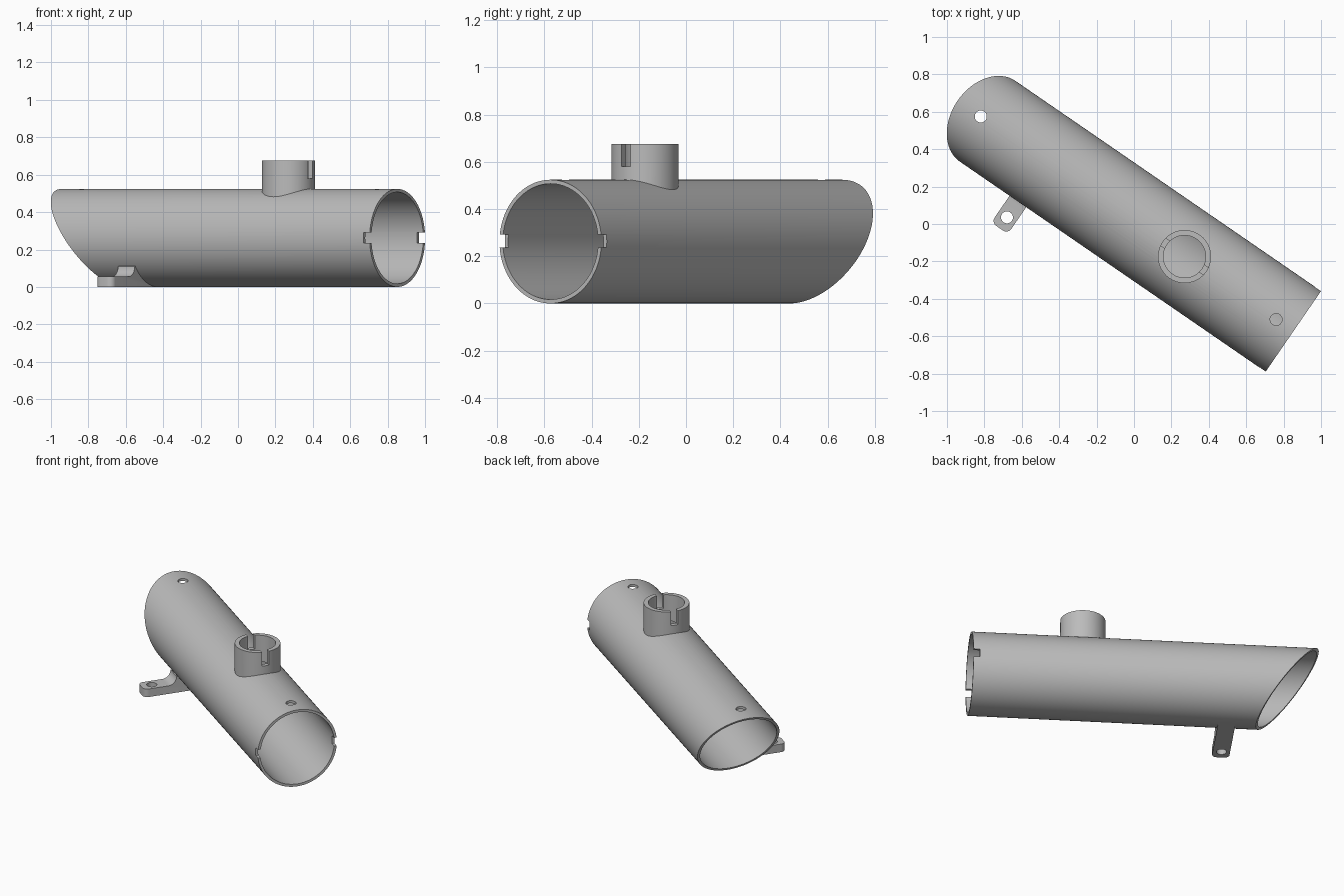
import bpy, bmesh, math
from mathutils import Matrix, Vector

if "Cube" in bpy.data.objects:
    bpy.data.objects.remove(bpy.data.objects["Cube"], do_unlink=True)

R, WALL = 0.262, 0.017              # tube radius and wall
MID, SLANT = 1.983, 0.195           # far end length on axis, slant reach
BOSS_X, BOSS_R, BORE_R, BOSS_TOP = 0.706, 0.142, 0.113, 0.675
TAB_X, TAB_W = 1.607, 0.108
# Local frame: X runs along the tube from its square end
PLACE = Matrix.Translation((0.852, -0.574, 0)) @ Matrix.Rotation(math.radians(145.5), 4, "Z")

grey = bpy.data.materials.new("Plain grey")
grey.use_nodes = True
colour = (0.5, 0.5, 0.5, 1)
grey.diffuse_color = colour
grey.node_tree.nodes["Principled BSDF"].inputs["Base Color"].default_value = colour


def make(name, bm):
    bmesh.ops.recalc_face_normals(bm, faces=bm.faces)
    mesh = bpy.data.meshes.new(name)
    bm.to_mesh(mesh)
    bm.free()
    obj = bpy.data.objects.new(name, mesh)
    bpy.context.collection.objects.link(obj)
    return obj


def upright(name, x, y, radius, z0, z1, sides=64):
    bm = bmesh.new()
    bmesh.ops.create_cone(bm, cap_ends=True, segments=sides, radius1=radius, radius2=radius,
                          depth=z1 - z0, matrix=Matrix.Translation((x, y, (z0 + z1) / 2)))
    return make(name, bm)


def along(name, radius, x0, x1, slanted=False):
    bm = bmesh.new()
    turn = Matrix.Translation(((x0 + x1) / 2, 0, R)) @ Matrix.Rotation(math.pi / 2, 4, "Y")
    bmesh.ops.create_cone(bm, cap_ends=True, segments=96, radius1=radius, radius2=radius,
                          depth=x1 - x0, matrix=turn)
    if slanted:
        for v in bm.verts:
            if v.co.x > 1:
                v.co.x = MID + SLANT * (v.co.z - R) / R
    return make(name, bm)


def box(name, centre, size):
    bm = bmesh.new()
    bmesh.ops.create_cube(bm, size=1, matrix=Matrix.Translation(centre) @ Matrix.Diagonal((*size, 1)))
    return make(name, bm)


def finish(obj, cutters):
    for cutter in cutters:
        mod = obj.modifiers.new("cut", "BOOLEAN")
        mod.operation, mod.solver, mod.object = "DIFFERENCE", "EXACT", cutter
    bpy.context.view_layer.update()
    result = obj.evaluated_get(bpy.context.evaluated_depsgraph_get())
    mesh = bpy.data.meshes.new_from_object(result)
    obj.modifiers.clear()
    obj.data = mesh
    for cutter in cutters:
        bpy.data.objects.remove(cutter, do_unlink=True)
    mesh.materials.clear()
    mesh.materials.append(grey)
    mesh.transform(PLACE)
    bpy.ops.object.select_all(action="DESELECT")
    obj.select_set(True)
    bpy.context.view_layer.objects.active = obj
    bpy.ops.object.shade_smooth_by_angle(angle=math.radians(30))


# Main tube: bore, port opening, end notches and two pin holes in the top
finish(along("main_tube", R, 0, MID, slanted=True), [
    along("bore", R - WALL, -0.2, 2.6),
    upright("port_opening", BOSS_X, 0, BORE_R, R, 0.8),
    box("end_notches", (0, 0, 0.264), (0.08, 0.8, 0.056)),
    upright("front_pin_hole", 0.112, 0, 0.032, R, 0.8, 32),
    upright("rear_pin_hole", 2.028, 0, 0.032, R, 0.8, 32),
])

# Port collar saddled on the tube, with two opposed slots
finish(upright("port_collar", BOSS_X, 0, BOSS_R, 0.35, BOSS_TOP), [
    along("saddle", R - WALL / 2, -0.2, 2.6),
    upright("port_bore", BOSS_X, 0, BORE_R, 0.2, 0.8),
    box("collar_slots", (BOSS_X, 0, 0.64), (0.5, 0.046, 0.12)),
])

# Mounting tab: side profile with a root fillet, following the tube underneath
TAB_END, TAB_H, FILLET = 0.435, 0.055, 0.055
profile = [(0, 0), (TAB_END, 0), (TAB_END, TAB_H)]
for i in range(9):
    a = math.radians(90 * i / 8)
    profile.append((0.275 - FILLET * math.sin(a), TAB_H + FILLET * (1 - math.cos(a))))
inner = R - WALL / 2
for i in range(9):
    a = math.radians(54 * (1 - i / 8))
    profile.append((inner * math.sin(a), R - inner * math.cos(a)))
bm = bmesh.new()
face = bm.faces.new([bm.verts.new((TAB_X - TAB_W / 2, y, z)) for y, z in profile])
made = bmesh.ops.extrude_face_region(bm, geom=[face])["geom"]
bmesh.ops.translate(bm, vec=Vector((TAB_W, 0, 0)),
                    verts=[g for g in made if isinstance(g, bmesh.types.BMVert)])
# Round the two outer corners of the tab
corners = [e for e in bm.edges if all(v.co.y > TAB_END - 0.001 for v in e.verts)
           and abs(e.verts[0].co.z - e.verts[1].co.z) > 0.01]
bmesh.ops.bevel(bm, geom=corners, offset=0.032, segments=6, profile=0.5, affect="EDGES")
finish(make("mounting_tab", bm), [upright("tab_hole", TAB_X, 0.365, 0.032, -0.1, 0.2, 32)])
